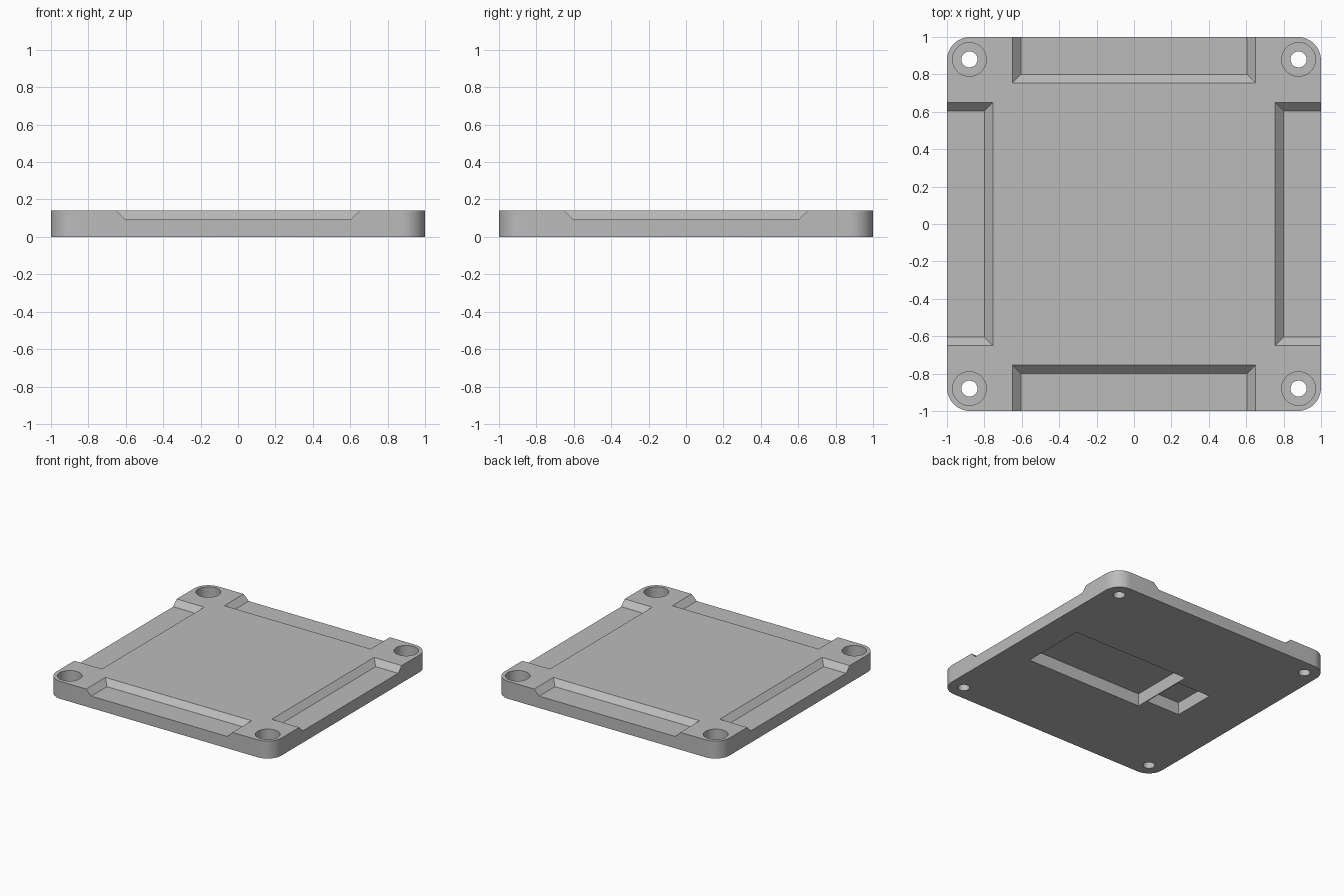
import bpy
import bmesh
from math import radians, cos, sin, pi
from mathutils import Matrix

cube = bpy.data.objects.get("Cube")
if cube:
    bpy.data.objects.remove(cube, do_unlink=True)

HEIGHT = 0.14
HOLE = 0.88          # hole centre distance from the middle
LEDGE = 0.095        # height of the side ledges
POCKET = 0.10        # depth of the underside pockets
EPS = 0.05

grey = bpy.data.materials.new("plain grey")
grey.use_nodes = True
grey.diffuse_color = (0.5, 0.5, 0.5, 1)
grey.node_tree.nodes["Principled BSDF"].inputs["Base Color"].default_value = grey.diffuse_color


def loft(name, lower, z0, upper, z1):
    """Closed solid between two outlines with the same number of points."""
    bm = bmesh.new()
    a = [bm.verts.new((x, y, z0)) for x, y in lower]
    b = [bm.verts.new((x, y, z1)) for x, y in upper]
    n = len(a)
    bm.faces.new(a[::-1])
    bm.faces.new(b)
    for i in range(n):
        j = (i + 1) % n
        bm.faces.new((a[i], a[j], b[j], b[i]))
    bmesh.ops.recalc_face_normals(bm, faces=bm.faces)
    mesh = bpy.data.meshes.new(name)
    bm.to_mesh(mesh)
    bm.free()
    obj = bpy.data.objects.new(name, mesh)
    bpy.context.collection.objects.link(obj)
    return obj


def rect(x0, x1, y0, y1):
    return [(x0, y0), (x1, y0), (x1, y1), (x0, y1)]


def circle(cx, cy, r, n=48):
    return [(cx + r * cos(2 * pi * i / n), cy + r * sin(2 * pi * i / n)) for i in range(n)]


def rounded_square(half, r, steps=12):
    c = half - r
    points = []
    for k, (sx, sy) in enumerate([(1, 1), (-1, 1), (-1, -1), (1, -1)]):
        for i in range(steps + 1):
            t = (k + i / steps) * pi / 2
            points.append((sx * c + r * cos(t), sy * c + r * sin(t)))
    return points


def cut(target, cutter):
    mod = target.modifiers.new("cut", "BOOLEAN")
    mod.operation = "DIFFERENCE"
    mod.solver = "EXACT"
    mod.object = cutter
    bpy.context.view_layer.objects.active = target
    bpy.ops.object.modifier_apply(modifier=mod.name)
    bpy.data.objects.remove(cutter, do_unlink=True)


# Plate with rounded corners
outline = rounded_square(1.0, 0.125)
plate = loft("cover_plate", outline, 0, outline, HEIGHT)

# Chamfered ledge in the middle of each side
rise = HEIGHT + EPS - LEDGE
for k in range(4):
    ledge = loft("ledge_cutter",
                 rect(-0.605, 0.605, -1.1, -0.80), LEDGE,
                 rect(-0.605 - rise, 0.605 + rise, -1.1, -0.80 + rise), HEIGHT + EPS)
    ledge.data.transform(Matrix.Rotation(radians(90 * k), 4, "Z"))
    cut(plate, ledge)

# Counterbored screw holes in the corners
for sx in (-1, 1):
    for sy in (-1, 1):
        for radius, bottom in ((0.09, 0.055), (0.043, -EPS)):
            ring = circle(sx * HOLE, sy * HOLE, radius)
            cut(plate, loft("hole_cutter", ring, bottom, ring, HEIGHT + EPS))

# Two neighbouring pockets in the underside, parted by a thin rib
for x0, x1, half in ((-0.265, 0.77, 0.265), (-0.57, -0.272, 0.175)):
    area = rect(x0, x1, -half, half)
    cut(plate, loft("pocket_cutter", area, -EPS, area, POCKET))

# Finish
plate.data.materials.clear()
plate.data.materials.append(grey)
for face in plate.data.polygons:
    face.material_index = 0
bpy.ops.object.select_all(action="DESELECT")
plate.select_set(True)
bpy.context.view_layer.objects.active = plate
bpy.ops.object.shade_smooth_by_angle(angle=radians(30))
